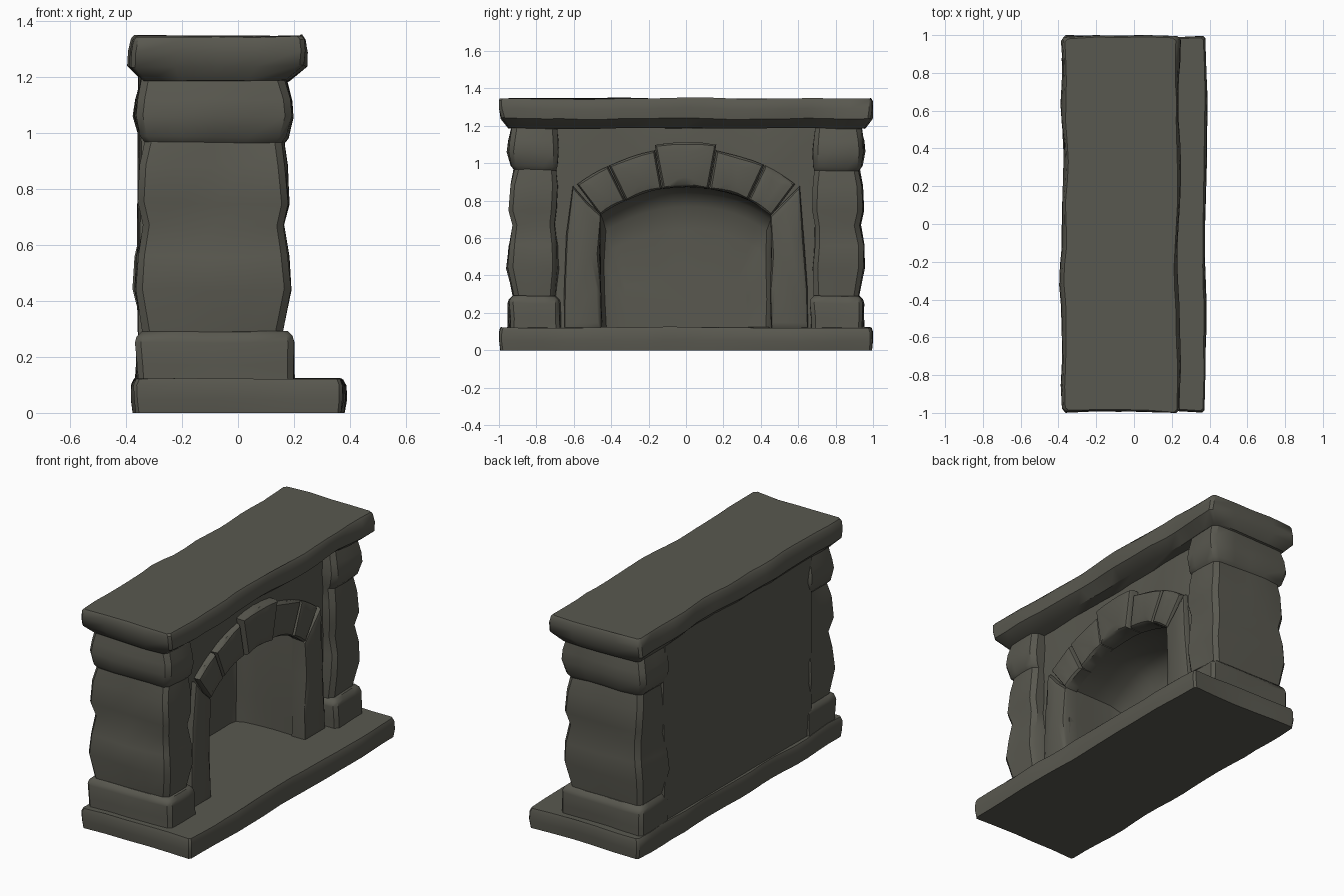
import bpy, bmesh, math
from mathutils import Vector, noise

if "Cube" in bpy.data.objects:
    bpy.data.objects.remove(bpy.data.objects["Cube"])

stone = bpy.data.materials.new("dark_grey_stone")
stone.diffuse_color = (0.10, 0.098, 0.079, 1)
stone.use_nodes = True
stone.node_tree.nodes["Principled BSDF"].inputs["Base Color"].default_value = stone.diffuse_color


def skin(name, rings, amp=0.02, freq=4.0, angle=38):
    """Bridge closed point rings, cap both ends and roughen like hewn stone."""
    bm = bmesh.new()
    loops = [[bm.verts.new(p) for p in ring] for ring in rings]
    for a, b in zip(loops, loops[1:]):
        for i in range(len(a)):
            j = (i + 1) % len(a)
            bm.faces.new((a[i], a[j], b[j], b[i]))
    bm.faces.new(loops[0])
    bm.faces.new(loops[-1])
    for v in bm.verts:
        n = noise.noise_vector(v.co * freq + Vector((3.1, 7.7, 1.3))) * amp
        if v.co.z < 0.001:
            n.z = 0
        v.co += Vector((n.x, n.y, n.z * 0.5))
        v.co.y = max(-1, min(1, v.co.y))
    bmesh.ops.recalc_face_normals(bm, faces=bm.faces)
    mesh = bpy.data.meshes.new(name)
    bm.to_mesh(mesh)
    bm.free()
    mesh.materials.append(stone)
    obj = bpy.data.objects.new(name, mesh)
    bpy.context.collection.objects.link(obj)
    bpy.ops.object.select_all(action='DESELECT')
    obj.select_set(True)
    bpy.context.view_layer.objects.active = obj
    bpy.ops.object.shade_smooth_by_angle(angle=math.radians(angle))
    return obj


def rect(z, x0, x1, y0, y1, c=0.02, nx=4, ny=4):
    """Horizontal rectangle with cut corners and subdivided sides."""
    sides = [((x0 + c, y0), (x1 - c, y0), nx), ((x1, y0 + c), (x1, y1 - c), ny),
             ((x1 - c, y1), (x0 + c, y1), nx), ((x0, y1 - c), (x0, y0 + c), ny)]
    return [Vector((a[0] + (b[0] - a[0]) * i / n, a[1] + (b[1] - a[1]) * i / n, z))
            for a, b, n in sides for i in range(n + 1)]


def block(name, x0, x1, poly):
    """Facing stone: polygon in y,z pushed out along x with a softened front."""
    cy = sum(p[0] for p in poly) / len(poly)
    cz = sum(p[1] for p in poly) / len(poly)

    def ring(x, d):
        pts = []
        for y, z in poly:
            v = Vector((cy - y, cz - z))
            v = v.normalized() * d
            pts.append(Vector((x, y + v.x, z + v.y)))
        return pts
    return skin(name, [ring(x0, 0), ring(x1 - 0.018, 0), ring(x1 - 0.004, 0.012),
                       ring(x1 + 0.004, 0.05)], amp=0.012, freq=5)


# hearth slab
skin("hearth", [rect(z, x0, x1, -y, y, 0.012, 5, 18) for z, x0, x1, y in (
    (0, -0.37, 0.375, 0.99), (0.05, -0.375, 0.382, 0.995),
    (0.10, -0.375, 0.38, 0.995), (0.122, -0.365, 0.37, 0.988))], amp=0.016)

# mantel shelf
skin("mantel_shelf", [rect(z, x0, x1, -y, y, 0.015, 4, 18) for z, x0, x1, y in (
    (1.187, -0.335, 0.17, 0.945), (1.238, -0.382, 0.236, 0.985),
    (1.29, -0.378, 0.238, 0.993), (1.332, -0.37, 0.23, 0.993),
    (1.345, -0.36, 0.22, 0.985))], amp=0.022)

# pillars and their plinths; each profile entry is height, bulge
shaft = ((0.24, 0), (0.29, 0), (0.44, 0.026), (0.56, 0.02), (0.67, 0), (0.75, 0.016),
         (0.88, 0.01), (0.965, -0.004), (0.985, 0.012), (1.06, 0.027), (1.12, 0.02),
         (1.21, 0))
plinth = ((0.10, 0.004), (0.17, 0.004), (0.25, 0.006), (0.272, 0), (0.29, -0.018))
for s, side in ((-1, "left"), (1, "right")):
    rings = []
    for z, g in shaft:
        ys = sorted((s * (0.688 - g * 0.4), s * (0.925 + g)))
        rings.append(rect(z, -0.338 - g, 0.162 + g, *ys, c=0.025))
    skin("pillar_" + side, rings, amp=0.02)
    rings = []
    for z, g in plinth:
        ys = sorted((s * (0.672 - g), s * (0.945 + g)))
        rings.append(rect(z, -0.358 - g, 0.195 + g, *ys, c=0.02))
    skin("plinth_" + side, rings, amp=0.016)

# arch geometry: circle through the springing points and the crown
R, CZ, HALF = 0.78, 0.10, math.radians(36.1)


def on_arc(r, a):
    return (r * math.sin(a), CZ + r * math.cos(a))


# chimney wall with a rounded firebox niche
N = 14
arc = [on_arc(R, HALF * (1 - 2 * i / N)) for i in range(N + 1)]
jamb = [(0.46, 0.10), (0.46, 0.3), (0.46, 0.52)]
opening = jamb + arc + [(-y, z) for y, z in reversed(jamb)]
outer = ([(0.72, 0.10), (0.72, 0.45), (0.72, 0.85)]
         + [(0.72 * (1 - 2 * i / N), 1.22) for i in range(N + 1)]
         + [(-0.72, 0.85), (-0.72, 0.45), (-0.72, 0.10)])
middle = [((a[0] + b[0]) / 2, (a[1] + b[1]) / 2) for a, b in zip(opening, outer)]


def niche(x, f):
    return [Vector((x, y * (1 + f) / 2, 0.1 + (z - 0.1) * f)) for y, z in opening]


skin("chimney_wall",
     [[Vector((x, *p)) for p in pts] for x, pts in (
         (-0.352, outer), (0.095, outer), (0.11, middle), (0.10, opening))]
     + [niche(-0.08, 1), niche(-0.2, 0.99), niche(-0.27, 0.95), niche(-0.31, 0.86),
        niche(-0.322, 0.7), niche(-0.322, 0.4)], amp=0.016)

# jamb stones beside the opening
for s, side in ((-1, "left"), (1, "right")):
    block("jamb_stone_" + side, 0.05, 0.14,
          [(s * y, z) for y, z in ((0.455, 0.10), (0.455, 0.3), (0.455, 0.52),
                                   (0.455, 0.728), (0.53, 0.80), (0.605, 0.88),
                                   (0.63, 0.62), (0.65, 0.32), (0.65, 0.10))])

# arch stones, the keystone standing proudest
cuts = [-36.5, -25, -9.5, 9.5, 25, 36.5]
for k, (a0, a1) in enumerate(zip(cuts, cuts[1:])):
    key = k == 2
    steps = [math.radians(a0 + 0.2 + (a1 - a0 - 0.4) * i / 4) for i in range(5)]
    top = 1.01 if key else 0.98
    block("keystone" if key else "arch_stone_%d" % k, 0.05, 0.16 if key else 0.143,
          [on_arc(R - 0.006, a) for a in steps] + [on_arc(top, a) for a in reversed(steps)])
